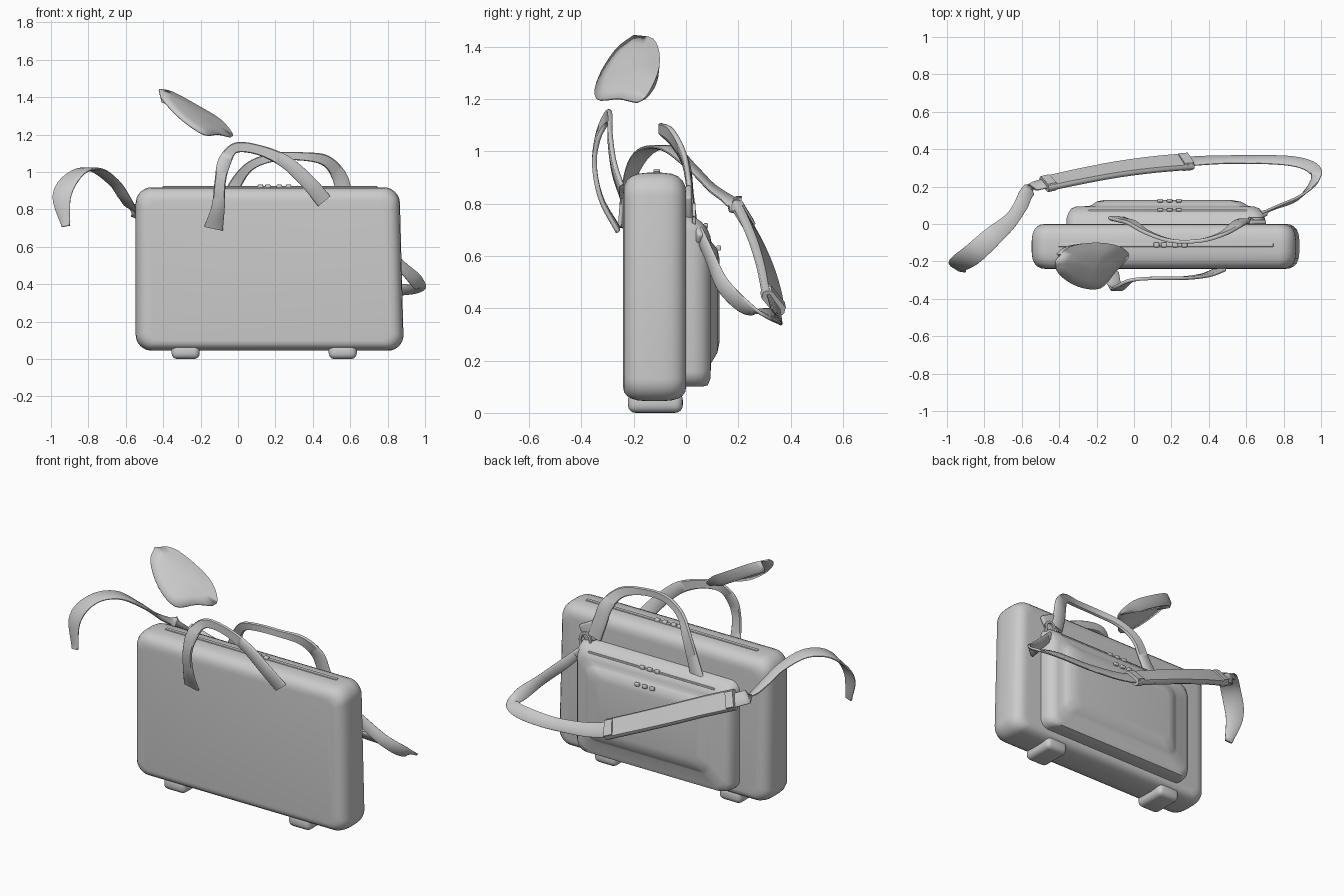
import bpy, bmesh, math
from mathutils import Vector

if "Cube" in bpy.data.objects:
    bpy.data.objects.remove(bpy.data.objects["Cube"])


def finish(name, bm, angle=40):
    bmesh.ops.recalc_face_normals(bm, faces=bm.faces)
    me = bpy.data.meshes.new(name)
    bm.to_mesh(me)
    bm.free()
    ob = bpy.data.objects.new(name, me)
    bpy.context.collection.objects.link(ob)
    bpy.ops.object.select_all(action='DESELECT')
    bpy.context.view_layer.objects.active = ob
    ob.select_set(True)
    bpy.ops.object.shade_smooth_by_angle(angle=math.radians(angle))
    return ob


def skin(bm, rings):
    rows = [[bm.verts.new(p) for p in r] for r in rings]
    n = len(rows[0])
    for a, b in zip(rows, rows[1:]):
        for i in range(n):
            bm.faces.new((a[i], a[(i + 1) % n], b[(i + 1) % n], b[i]))
    bm.faces.new(rows[0])
    bm.faces.new(rows[-1])


def rounded_rect(y, x0, x1, z0, z1, r, seg=8):
    pts = []
    corners = [(x1 - r, z1 - r), (x0 + r, z1 - r), (x0 + r, z0 + r), (x1 - r, z0 + r)]
    for k, (cx, cz) in enumerate(corners):
        for i in range(seg + 1):
            a = math.pi / 2 * (k + i / seg)
            pts.append(Vector((cx + r * math.cos(a), y, cz + r * math.sin(a))))
    return pts


def spline(keys, steps=8):
    """Catmull-Rom through tuples of any length."""
    ks = [Vector(k) for k in keys]
    ks = [2 * ks[0] - ks[1]] + ks + [2 * ks[-1] - ks[-2]]
    out = []
    for i in range(1, len(ks) - 2):
        a, b, c, d = ks[i - 1:i + 3]
        for s in range(steps):
            t = s / steps
            out.append(0.5 * (2 * b + (c - a) * t + (2 * a - 5 * b + 4 * c - d) * t * t
                              + (3 * b - a - 3 * c + d) * t ** 3))
    return out + [ks[-2]]


def strap(name, path, widths, thick):
    """Flat band: path of points, and one width vector per point."""
    P = spline(path)
    W = spline(widths)
    bm = bmesh.new()
    rings = []
    for i, (p, w) in enumerate(zip(P, W)):
        t = (P[min(i + 1, len(P) - 1)] - P[max(i - 1, 0)]).normalized()
        size = w.length
        w = (w - t * w.dot(t)).normalized() * size
        n = t.cross(w).normalized() * thick
        section = [(.5, .15), (.42, .5), (-.42, .5), (-.5, .15),
                   (-.5, -.15), (-.42, -.5), (.42, -.5), (.5, -.15)]
        rings.append([p + w * u + n * v for u, v in section])
    skin(bm, rings)
    return finish(name, bm, 50)


def box(name, loc, size, bevel=0.01, rot=(0, 0, 0)):
    bm = bmesh.new()
    bmesh.ops.create_cube(bm, size=1)
    bmesh.ops.scale(bm, vec=size, verts=bm.verts)
    bmesh.ops.bevel(bm, geom=bm.edges[:], offset=bevel, segments=4, profile=0.5, affect='EDGES')
    ob = finish(name, bm)
    ob.location, ob.rotation_euler = loc, rot
    return ob


def planar_widths(path, widths):
    """Width vectors perpendicular to the path in the x-z plane."""
    out = []
    for i, w in enumerate(widths):
        a, b = Vector(path[max(i - 1, 0)]), Vector(path[min(i + 1, len(path) - 1)])
        t = b - a
        out.append(Vector((-t.z, 0, t.x)).normalized() * w)
    return out


# main case
bm = bmesh.new()
half = [(0.12, 0.075), (0.117, 0.05), (0.107, 0.03), (0.09, 0.014), (0.065, 0.004), (0.03, 0.0)]
profile = [(-0.12 - h, i) for h, i in half] + [(-0.12 + h, i) for h, i in reversed(half)]
rings = []
for y, ins in profile:
    ring = rounded_rect(y, -0.547 + ins, 0.888 - ins, 0.045 + ins * 0.7, 0.918 - ins, 0.085 - ins * 0.5)
    for p in ring:
        p.x -= max(0, p.x) * 0.03 * p.z
    rings.append(ring)
skin(bm, rings)
finish("case_body", bm, 60)

# feet
for i, x in enumerate((-0.28, 0.56)):
    box(f"foot_{i}", (x, -0.117, 0.04), (0.15, 0.21, 0.08), 0.03)

# back pocket with raised panel
bm = bmesh.new()
levels = [(-0.01, -0.36, 0.70, 0.10, 0.76), (0.03, -0.36, 0.70, 0.10, 0.75),
          (0.06, -0.35, 0.69, 0.10, 0.73), (0.083, -0.335, 0.67, 0.105, 0.70),
          (0.093, -0.31, 0.645, 0.13, 0.675), (0.096, -0.24, 0.61, 0.19, 0.655),
          (0.105, -0.22, 0.60, 0.205, 0.645), (0.120, -0.20, 0.57, 0.23, 0.625),
          (0.128, -0.16, 0.52, 0.27, 0.59)]
skin(bm, [rounded_rect(*l, 0.06) for l in levels])
finish("pocket", bm, 50)

# zips and their sliders
box("top_zip", (0.17, -0.112, 0.918), (1.15, 0.022, 0.012), 0.004)
box("pocket_zip", (0.18, 0.072, 0.71), (0.85, 0.012, 0.012), 0.004)
for x in (0.12, 0.16, 0.22, 0.27):
    box("top_zip_slider", (x, -0.112, 0.922), (0.03, 0.026, 0.022), 0.006)
for y, z in ((0.076, 0.715), (0.125, 0.63)):
    for x in (0.14, 0.19, 0.24):
        box("pocket_zip_slider", (x, y, z), (0.03, 0.018, 0.02), 0.005)

# carry handles
front = [(-0.13, -0.26, 0.70), (-0.105, -0.325, 0.82), (-0.095, -0.35, 0.95), (-0.07, -0.335, 1.06),
         (-0.01, -0.30, 1.13), (0.12, -0.29, 1.115), (0.26, -0.29, 1.05), (0.38, -0.275, 0.94),
         (0.46, -0.245, 0.845)]
strap("front_handle", front, planar_widths(front, [.10, .07, .06, .07, .055, .055, .07, .08, .085]), 0.018)
back = [(-0.11, 0.035, 0.70), (-0.06, 0.02, 0.82), (-0.01, 0.005, 0.94), (0.07, -0.045, 1.035),
        (0.2, -0.09, 1.08), (0.35, -0.09, 1.083), (0.47, -0.055, 1.06), (0.54, -0.01, 0.98),
        (0.57, 0.01, 0.88), (0.60, 0.02, 0.78)]
strap("back_handle", back, planar_widths(back, [.09, .075, .065, .05, .045, .045, .06, .08, .085, .085]), 0.02)

# shoulder strap
path = [(0.67, 0.05, 0.69), (0.76, 0.09, 0.60), (0.88, 0.14, 0.49), (0.96, 0.22, 0.41),
        (0.965, 0.29, 0.38), (0.85, 0.335, 0.37), (0.6, 0.345, 0.37), (0.3, 0.335, 0.42),
        (-0.1, 0.29, 0.60), (-0.5, 0.21, 0.77), (-0.57, 0.17, 0.81), (-0.605, 0.10, 0.86),
        (-0.66, 0.02, 0.94), (-0.76, -0.07, 1.012), (-0.86, -0.16, 0.995), (-0.94, -0.22, 0.88),
        (-0.92, -0.25, 0.71)]
wide = [(.03, .02, .04), (.03, .02, .05), (.03, .03, .05), (.05, .02, .05), (.04, .05, -.03),
        (.01, .05, -.06), (.01, .04, -.06), (.03, .04, -.07), (.03, .04, -.07), (.04, .04, -.06),
        (.06, .02, -.04), (.07, .0, -.03), (.07, -.04, .0), (.08, -.07, 0), (.09, -.07, 0),
        (.10, -.04, 0), (.045, -.01, 0)]
strap("shoulder_strap", path, wide, 0.014)

# shoulder pad with end keepers
pad_w = Vector((.05, .055, -.095))
pad = [(0.30, 0.335, 0.42), (0.1, 0.317, 0.51), (-0.1, 0.29, 0.60), (-0.3, 0.252, 0.69), (-0.48, 0.213, 0.765)]
strap("shoulder_pad", pad, [pad_w] * 5, 0.035)
for a, b in ((pad[0], pad[1]), (pad[4], pad[3])):
    a, b = Vector(a), Vector(b)
    strap("pad_keeper", [a, a.lerp(b, 0.12), a.lerp(b, 0.25)], [pad_w * 0.9] * 3, 0.05)

# clip, ring and tab joining the strap to the case
box("strap_tab", (0.64, 0.01, 0.80), (0.10, 0.025, 0.11), 0.01, (0, 0.5, 0))
box("strap_clip", (0.67, 0.045, 0.69), (0.09, 0.035, 0.05), 0.012, (0, 0.7, 0.4))
ring = [(0.655 + 0.035 * math.cos(a), 0.03, 0.75 + 0.045 * math.sin(a))
        for a in [i * math.pi / 4 for i in range(9)]]
strap("clip_ring", ring, [(0, 0.014, 0)] * 9, 0.014)

# loose folded handle wrap above the case
rim = [(-0.42, -0.20, 1.445), (-0.35, -0.125, 1.43), (-0.22, -0.10, 1.36), (-0.09, -0.115, 1.28),
       (-0.025, -0.17, 1.195), (-0.10, -0.26, 1.205), (-0.18, -0.345, 1.205), (-0.30, -0.335, 1.285),
       (-0.40, -0.27, 1.39)]
curve = spline(rim + rim[:1], 4)[:-1]
mid = Vector((-0.23, -0.21, 1.325))
bm = bmesh.new()
rows = []
for f, lift in ((1, 0), (0.7, 0.006), (0.35, 0.01)):
    rows.append([bm.verts.new(mid.lerp(p, f) + Vector((0.5, 0, 0.8)) * lift) for p in curve])
n = len(curve)
for a, b in zip(rows, rows[1:]):
    for i in range(n):
        bm.faces.new((a[i], a[(i + 1) % n], b[(i + 1) % n], b[i]))
bm.faces.new(rows[-1])
# folded-under flap along the rear edge
down = Vector((-0.045, 0.0, -0.05))
flap = [[rows[0][i] for i in range(2, 17)]]
for f, d in ((0.97, 0.7), (0.85, 1.0), (0.45, 0.75)):
    flap.append([bm.verts.new(mid.lerp(curve[i], f) + down * d * min(1, (17 - i) / 5)) for i in range(2, 17)])
for a, b in zip(flap, flap[1:]):
    for i in range(14):
        bm.faces.new((a[i], b[i], b[i + 1], a[i + 1]))
wrap = finish("loose_handle_wrap", bm, 45)
m = wrap.modifiers.new("thickness", 'SOLIDIFY')
m.thickness = 0.01
